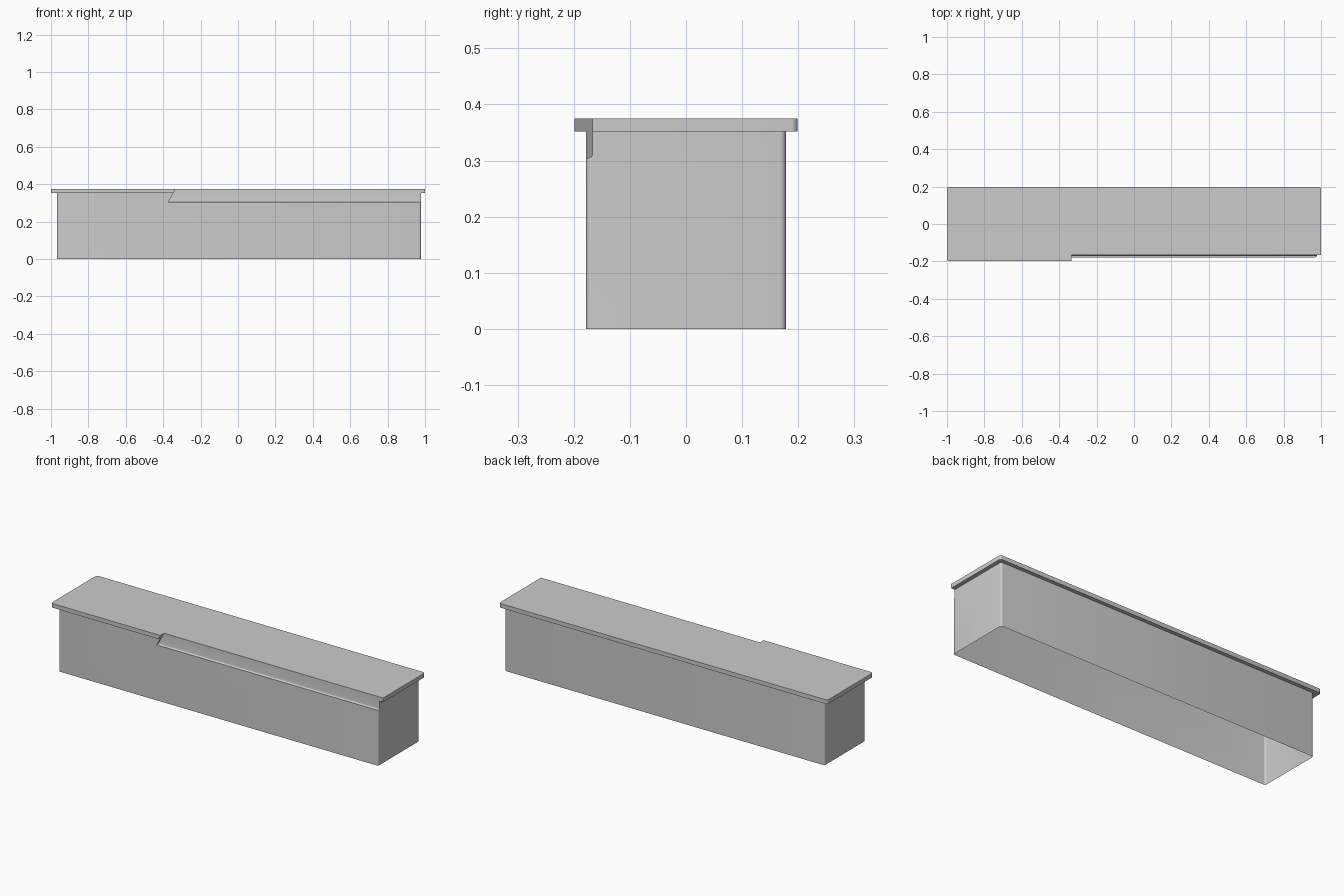
import bpy, bmesh
from math import sin, cos, pi, radians

if "Cube" in bpy.data.objects:
    bpy.data.objects.remove(bpy.data.objects["Cube"])


def rounded_rect(x0, x1, y0, y1, r, n=5):
    pts = []
    corners = [(x1 - r, y1 - r), (x0 + r, y1 - r), (x0 + r, y0 + r), (x1 - r, y0 + r)]
    for k, (cx, cy) in enumerate(corners):
        for i in range(n + 1):
            a = pi / 2 * (k + i / n)
            pts.append((cx + r * cos(a), cy + r * sin(a)))
    return pts


def loft(name, ring_a, ring_b):
    """Closed solid between two matching rings."""
    bm = bmesh.new()
    a = [bm.verts.new(p) for p in ring_a]
    b = [bm.verts.new(p) for p in ring_b]
    n = len(a)
    for i in range(n):
        bm.faces.new((a[i], a[(i + 1) % n], b[(i + 1) % n], b[i]))
    bm.faces.new(a[::-1])
    bm.faces.new(b)
    bmesh.ops.recalc_face_normals(bm, faces=bm.faces)
    me = bpy.data.meshes.new(name)
    bm.to_mesh(me)
    bm.free()
    ob = bpy.data.objects.new(name, me)
    bpy.context.collection.objects.link(ob)
    return ob


def prism(name, outline, z0, z1):
    return loft(name, [(x, y, z0) for x, y in outline], [(x, y, z1) for x, y in outline])


def boolean(ob, tool, operation):
    mod = ob.modifiers.new(operation, 'BOOLEAN')
    mod.operation = operation
    mod.solver = 'EXACT'
    mod.object = tool
    bpy.context.view_layer.objects.active = ob
    bpy.ops.object.modifier_apply(modifier=mod.name)
    bpy.data.objects.remove(tool)


# Box walls and overhanging top plate
box = prism("box_cover", rounded_rect(-0.968, 0.978, -0.178, 0.178, 0.01), 0, 0.365)
plate = prism("top_plate", rounded_rect(-1, 1, -0.199, 0.199, 0.012), 0.352, 0.375)
boolean(box, plate, 'UNION')

# Long front recess: filleted inner corner, slanted left end
r = 0.006
profile = [(-0.3, 0.305)]
for i in range(6):
    a = pi / 2 * i / 5
    profile.append((-0.167 - r + r * sin(a), 0.305 + r - r * cos(a)))
profile += [(-0.167, 0.42), (-0.3, 0.42)]
left = [(-0.371 + (z - 0.305) * 0.54, y, z) for y, z in profile]
right = [(1.2, y, z) for y, z in profile]
recess = loft("recess_cutter", left, right)
recess.hide_render = True
boolean(box, recess, 'DIFFERENCE')

# Open underside: a single thin skin
bm = bmesh.new()
bm.from_mesh(box.data)
floor = [f for f in bm.faces if all(v.co.z < 1e-4 for v in f.verts)]
bmesh.ops.delete(bm, geom=floor, context='FACES')
bm.to_mesh(box.data)
bm.free()

bpy.ops.object.select_all(action='DESELECT')
box.select_set(True)
bpy.context.view_layer.objects.active = box
bpy.ops.object.shade_smooth_by_angle(angle=radians(35))
